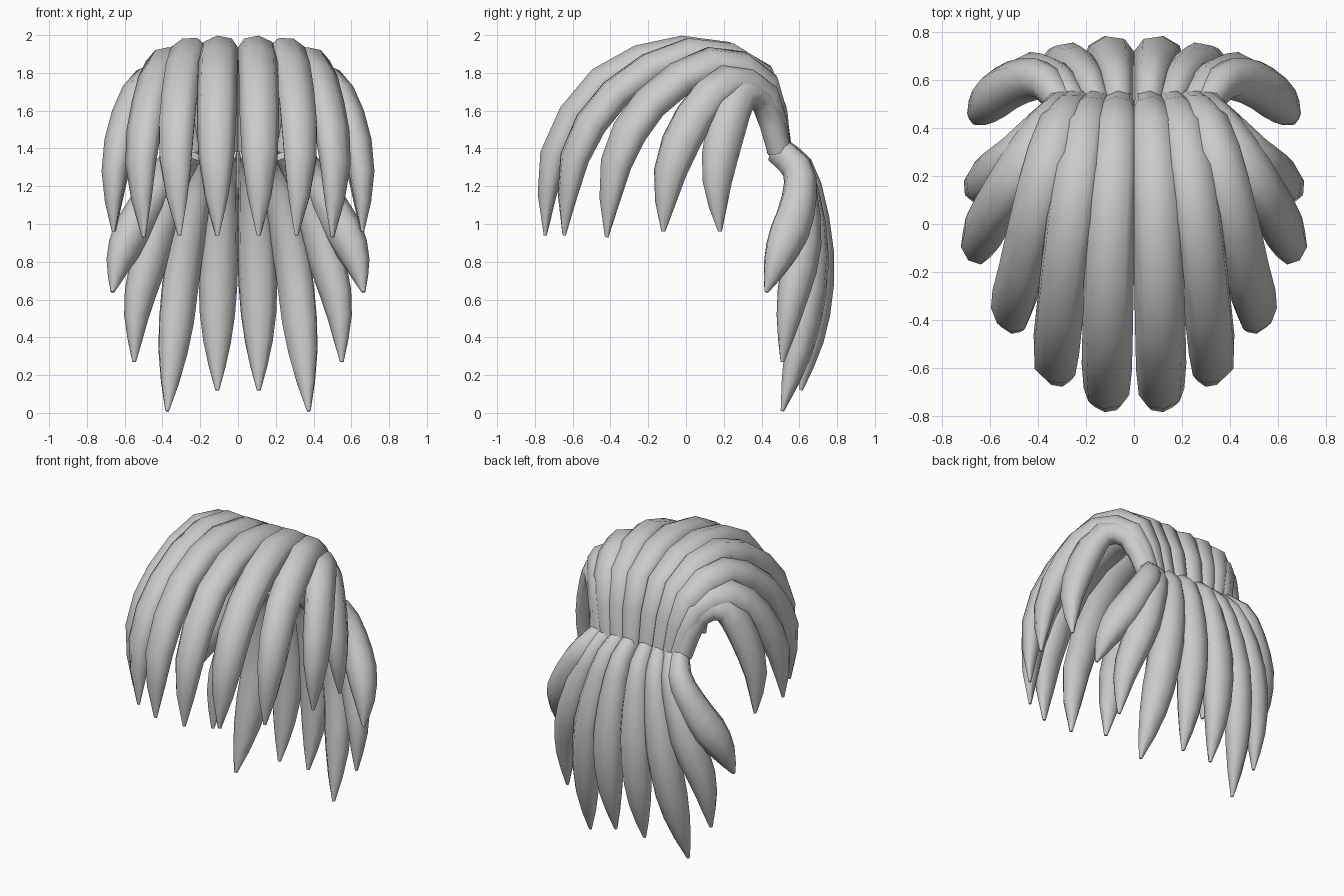
import bpy, bmesh, math
from mathutils import Vector

if "Cube" in bpy.data.objects:
    bpy.data.objects.remove(bpy.data.objects["Cube"])

SIDES, RINGS = 8, 11

hair = bpy.data.materials.new("light grey hair")
hair.diffuse_color = (0.6, 0.6, 0.6, 1)
hair.use_nodes = True
hair.node_tree.nodes["Principled BSDF"].inputs["Base Color"].default_value = hair.diffuse_color


def spline(pts, t):
    """Catmull-Rom point at t (0..1) along the control points."""
    p = [2 * pts[0] - pts[1]] + pts + [2 * pts[-1] - pts[-2]]
    s = min(t * (len(pts) - 1), len(pts) - 1.0001)
    i, u = int(s), s - int(s)
    a, b, c, d = p[i:i + 4]
    return 0.5 * (2 * b + (c - a) * u + (2 * a - 5 * b + 4 * c - d) * u * u
                  + (3 * b - a - 3 * c + d) * u ** 3)


def lock(name, pts, centre, width, thick, root, taper):
    """Tapered flattened tube, broad side facing away from centre, mirrored in x."""
    pts = [Vector(p) for p in pts]
    path = [spline(pts, i / (RINGS - 1)) for i in range(RINGS)]
    dist = [0.0]
    for a, b in zip(path, path[1:]):
        dist.append(dist[-1] + (b - a).length)
    bm = bmesh.new()
    rings = []
    for i, p in enumerate(path):
        tan = (path[min(i + 1, RINGS - 1)] - path[max(i - 1, 0)]).normalized()
        out = p - Vector(centre)
        out = (out - tan * out.dot(tan)).normalized()
        side = tan.cross(out)
        grow = min(1, dist[i] / 0.55)
        tip = max(0.1, math.sin(math.pi / 2 * min(1, (dist[-1] - dist[i]) / taper)) ** 0.75)
        w = width * tip * (root + (1 - root) * grow)
        h = thick * tip * (0.8 + 0.2 * grow)
        ring = []
        for j in range(SIDES):
            a = 2 * math.pi * j / SIDES
            ring.append(bm.verts.new(p + side * math.cos(a) * w + out * math.sin(a) * h))
        rings.append(ring)
    for r, q in zip(rings, rings[1:]):
        for j in range(SIDES):
            n = (j + 1) % SIDES
            bm.faces.new((r[j], r[n], q[n], q[j]))
    bm.faces.new(rings[0])
    bm.faces.new(rings[-1])
    bmesh.ops.recalc_face_normals(bm, faces=bm.faces)
    me = bpy.data.meshes.new(name)
    bm.to_mesh(me)
    bm.free()
    me.materials.append(hair)
    ob = bpy.data.objects.new(name, me)
    bpy.context.collection.objects.link(ob)
    for f in me.polygons:
        f.use_smooth = len(f.vertices) == 4
    m = ob.modifiers.new("mirror", 'MIRROR')
    m.use_mirror_merge = False


# Upper locks: from the gathered line at the back, over the crown, down to the tips
upper = [
    [(.06, .495, 1.385), (.08, .39, 1.785), (.10, -.02, 1.915), (.11, -.445, 1.755),
     (.115, -.70, 1.36), (.11, -.745, .94)],
    [(.16, .495, 1.385), (.21, .395, 1.78), (.265, .02, 1.905), (.31, -.375, 1.69),
     (.33, -.59, 1.35), (.31, -.645, .94)],
    [(.24, .495, 1.385), (.31, .42, 1.74), (.395, .14, 1.85), (.47, -.19, 1.64),
     (.515, -.37, 1.32), (.50, -.42, .93)],
    [(.29, .495, 1.385), (.36, .42, 1.685), (.485, .22, 1.75), (.59, .045, 1.57),
     (.655, -.085, 1.27), (.66, -.12, .96)],
    [(.31, .495, 1.385), (.37, .415, 1.65), (.49, .285, 1.69), (.59, .205, 1.48),
     (.65, .165, 1.22), (.655, .18, .96)],
]
for i, pts in enumerate(upper):
    lock(f"upper_lock_{i + 1}", pts, (0, 0, 1.1), .106, .083, .64, .62 if i < 3 else .55)

# Lower locks: falling from the gathered line down the back
lower = [
    [(.06, .49, 1.39), (.075, .62, 1.26), (.10, .695, .85), (.11, .675, .45), (.11, .61, .12)],
    [(.15, .49, 1.39), (.20, .61, 1.24), (.285, .665, .82), (.335, .61, .40), (.375, .51, .01)],
    [(.24, .49, 1.39), (.32, .60, 1.24), (.44, .62, .90), (.53, .555, .57), (.55, .51, .27)],
    [(.29, .485, 1.39), (.38, .60, 1.27), (.51, .58, 1.05), (.62, .495, .83),
     (.665, .425, .64)],
]
for i, pts in enumerate(lower):
    last = i == 3
    lock(f"lower_lock_{i + 1}", pts, (0, .2, .9), .115 if last else .105,
         .1 if last else .09, .55, .42 if last else .6)
